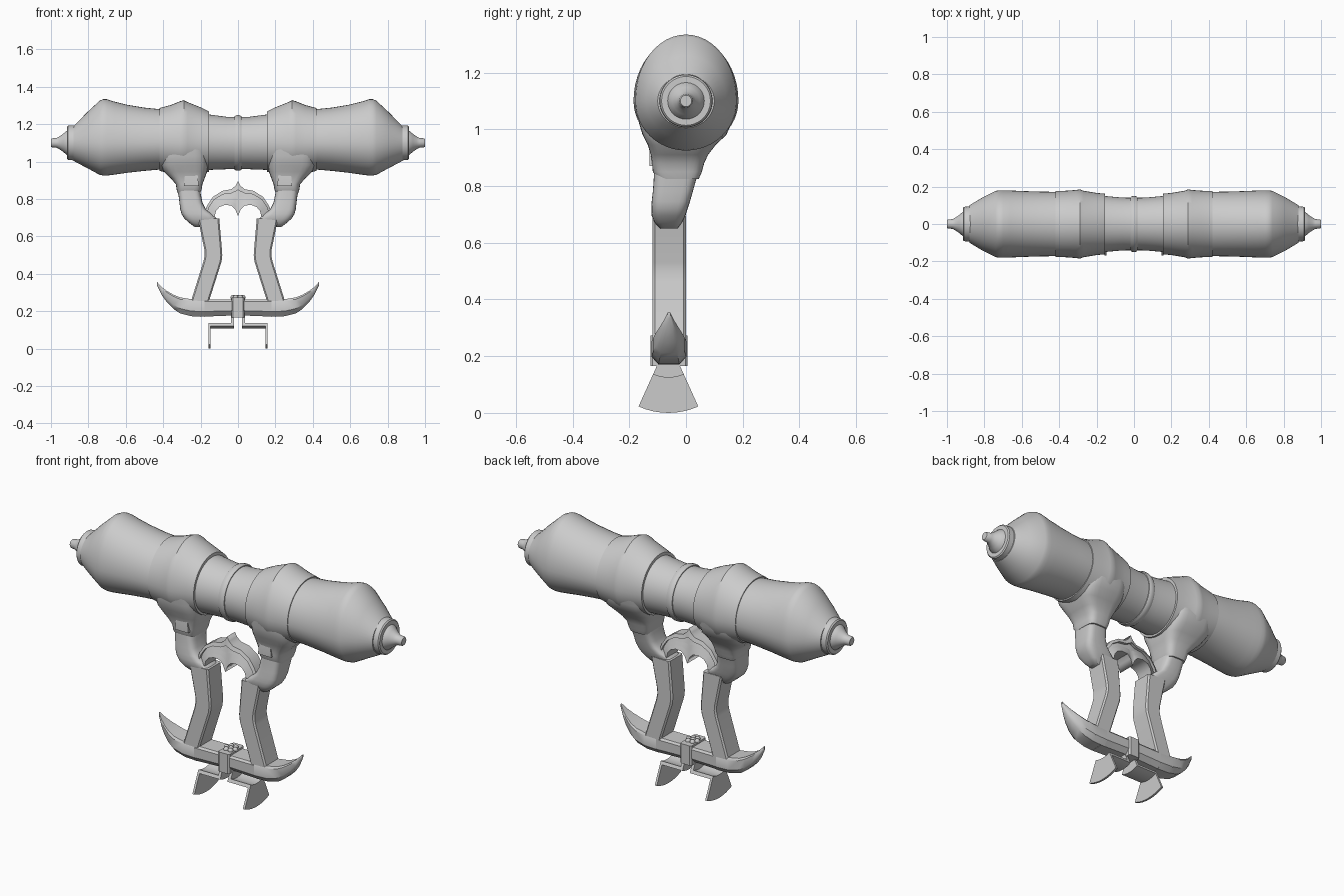
import bpy, bmesh, math
from mathutils import Vector

if "Cube" in bpy.data.objects:
    bpy.data.objects.remove(bpy.data.objects["Cube"])

AXIS_Z = 1.10   # height of the barrel axis
MID_Y = -0.06   # depth centre of the stand


def loft(name, rings, mirror=True, cap_start=True, angle=35):
    """Skin a list of point rings into a closed shape, optionally mirrored in x."""
    bm = bmesh.new()
    vr = [[bm.verts.new(p) for p in r] for r in rings]
    n = len(rings[0])
    for a, b in zip(vr, vr[1:]):
        for i in range(n):
            bm.faces.new((a[i], a[(i + 1) % n], b[(i + 1) % n], b[i]))
    if cap_start:
        bm.faces.new(vr[0])
    bm.faces.new(vr[-1])
    bmesh.ops.recalc_face_normals(bm, faces=bm.faces)
    me = bpy.data.meshes.new(name)
    bm.to_mesh(me)
    bm.free()
    ob = bpy.data.objects.new(name, me)
    bpy.context.collection.objects.link(ob)
    if mirror:
        ob.modifiers.new("Mirror", 'MIRROR')
    bpy.ops.object.select_all(action='DESELECT')
    ob.select_set(True)
    bpy.context.view_layer.objects.active = ob
    bpy.ops.object.shade_smooth_by_angle(angle=math.radians(angle))
    return ob


def egg(x, hw, top, bot, n=48):
    """Egg-shaped ring across x, taller above the axis than below."""
    pts = []
    for i in range(n):
        a = math.tau * i / n
        s = math.sin(a)
        h = (top - AXIS_Z) if s > 0 else (AXIS_Z - bot)
        pts.append((x, hw * math.cos(a), AXIS_Z + h * s))
    return pts


def pad(z, x0, x1, y0, y1, power=0.5, n=32):
    """Rounded-rectangle ring lying at height z."""
    pts = []
    for i in range(n):
        a = math.tau * i / n
        c, s = math.cos(a), math.sin(a)
        pts.append(((x0 + x1) / 2 + (x1 - x0) / 2 * math.copysign(abs(c) ** power, c),
                    (y0 + y1) / 2 + (y1 - y0) / 2 * math.copysign(abs(s) ** power, s), z))
    return pts


# barrel: waist, swelling body and tapered shoulder
loft("barrel", [egg(*s) for s in (
    (0, .140, 1.238, .960), (.06, .141, 1.239, .959), (.16, .150, 1.252, .955),
    (.28, .165, 1.27, .955), (.42, .172, 1.28, .957), (.50, .173, 1.288, .950),
    (.59, .176, 1.303, .940), (.66, .179, 1.32, .930), (.70, .180, 1.333, .925),
    (.72, .180, 1.334, .925), (.74, .177, 1.325, .929), (.81, .142, 1.26, .967),
    (.87, .106, 1.198, .998), (.88, .100, 1.19, 1.005))], cap_start=False)

# thin band around the waist
loft("waist_band", [egg(*s) for s in (
    (-.018, .13, 1.23, .97), (-.018, .145, 1.243, .955), (-.008, .149, 1.248, .951),
    (.008, .149, 1.248, .951), (.018, .145, 1.243, .955), (.018, .13, 1.23, .97))], mirror=False)

# collars wrapped around the barrel
loft("collar", [egg(*s) for s in (
    (.155, .14, 1.24, .97), (.155, .162, 1.268, .945), (.20, .166, 1.29, .94),
    (.27, .178, 1.318, .93), (.29, .185, 1.328, .93), (.31, .182, 1.322, .93),
    (.36, .178, 1.302, .935), (.42, .176, 1.286, .95), (.42, .16, 1.26, .97))])


def disc(x, r):
    return egg(x, r, AXIS_Z + r, AXIS_Z - r)


# end caps: flat ring and concave nipple
loft("end_ring", [disc(.87, .094), disc(.908, .092), disc(.914, .086), disc(.914, .05)])
loft("end_tip", [disc(x, r) for x, r in (
    (.90, .068), (.916, .064), (.935, .048), (.955, .034), (.97, .026), (.995, .024), (1, .020))])

# saddles flowing from the collars down to the stand
loft("saddle", [pad(*s) for s in (
    (1.12, .158, .418, -.17, .17), (1.03, .157, .418, -.168, .165), (.98, .158, .415, -.153, .142),
    (.945, .165, .395, -.135, .105), (.91, .178, .36, -.124, .078), (.88, .19, .333, -.12, .064),
    (.85, .195, .328, -.117, .056), (.825, .205, .32, -.10, .045))], angle=50)

# wedge lugs on the front of the saddles
loft("saddle_lug", [
    [(.225, -.115, 1.0), (.265, -.115, 1.0), (.265, -.06, 1.0), (.225, -.06, 1.0)],
    [(.215, -.128, .92), (.285, -.128, .92), (.285, -.06, .92), (.215, -.06, .92)],
    [(.21, -.128, .87), (.29, -.128, .87), (.29, -.06, .87), (.21, -.06, .87)]])

# hooked yokes joining saddle and leg
loft("yoke", [pad(*s) for s in (
    (.86, .205, .322, -.112, .05), (.82, .198, .318, -.114, .035), (.78, .19, .313, -.117, .024),
    (.745, .172, .309, -.121, .014), (.72, .14, .302, -.122, .006), (.695, .112, .287, -.121, -.002),
    (.67, .13, .258, -.11, -.015), (.65, .175, .232, -.09, -.03))], angle=50)


def box_ring(z, x0, x1, y0=-.118, y1=0, c=.008):
    """Chamfered rectangle ring at height z."""
    return [(x0 + c, y0, z), (x1 - c, y0, z), (x1, y0 + c, z), (x1, y1 - c, z),
            (x1 - c, y1, z), (x0 + c, y1, z), (x0, y1 - c, z), (x0, y0 + c, z)]


# kinked legs
loft("leg", [box_ring(*s) for s in (
    (.695, .10, .214), (.53, .086, .180), (.50, .084, .178), (.465, .088, .185), (.20, .172, .268))])

# ridged arch with centre spike, built from stacked bands of alternating depth
outer = [(.185, .715), (.165, .765), (.135, .81), (.085, .843), (.035, .852), (.012, .872), (0, .895)]
inner = [(.125, .705), (.118, .735), (.100, .757), (.070, .768), (.035, .765), (.015, .745), (0, .708)]
BANDS = 4
for k in range(BANDS):
    t0, t1 = k / BANDS, (k + 1) / BANDS
    d = (.050, .042, .034, .042)[k]
    rings = []
    for o, i in zip(outer, inner):
        o, i = Vector(o), Vector(i)
        a, b = i.lerp(o, t0), i.lerp(o, t1)
        rings.append([(a.x, MID_Y - d, a.y), (b.x, MID_Y - d + .008, b.y),
                      (b.x, MID_Y + d - .008, b.y), (a.x, MID_Y + d, a.y)])
    loft("arch_band_%d" % (k + 1), rings[::-1], cap_start=False)


def bar_ring(x, z0, z1, hy, y=MID_Y):
    """Bar section across x with a chamfered underside and slightly hollow top."""
    h = z1 - z0
    return [(x, y - hy * .6, z0), (x, y + hy * .6, z0), (x, y + hy, z0 + h * .3),
            (x, y + hy, z1 - h * .12), (x, y + hy * .85, z1), (x, y - hy * .85, z1),
            (x, y - hy, z1 - h * .12), (x, y - hy, z0 + h * .3)]


# base bar with upswept horn tips
loft("base_bar", [bar_ring(*s) for s in ((0, .178, .262, .06), (.20, .170, .262, .06))], cap_start=False)
loft("base_horn", [bar_ring(*s) for s in (
    (.18, .170, .262, .061), (.25, .173, .264, .061), (.31, .188, .274, .056),
    (.345, .212, .288, .048), (.38, .247, .308, .034), (.405, .282, .327, .021),
    (.432, .335, .355, .005))], angle=40)

# clamp around the bar
loft("clamp", [box_ring(.165, -.034, .034, -.126, .006), box_ring(.272, -.034, .034, -.126, .006)],
     mirror=False)

# rosette of small beads on the clamp
bm = bmesh.new()
spots = [(0, 0)] + [(.026 * math.cos(math.tau * i / 6), .026 * math.sin(math.tau * i / 6)) for i in range(6)]
for x, y in spots:
    ret = bmesh.ops.create_uvsphere(bm, u_segments=12, v_segments=8, radius=.014)
    bmesh.ops.translate(bm, verts=ret["verts"], vec=(x, MID_Y + y, .273))
for f in bm.faces:
    f.smooth = True
me = bpy.data.meshes.new("clamp_rosette")
bm.to_mesh(me)
bm.free()
bpy.context.collection.objects.link(bpy.data.objects.new("clamp_rosette", me))

# fan-shaped feet: stepped profile swept about an axis along x
step = [(.022, .05), (.038, .05), (.038, .13), (.158, .13),
        (.158, .256), (.146, .256), (.146, .148), (.022, .148)]
fan = []
for i in range(9):
    a = math.radians(-24.3 + 48.6 * i / 8)
    fan.append([(x, MID_Y - .002 + r * math.sin(a), .256 - r * math.cos(a)) for x, r in step])
loft("fan_foot", fan)
